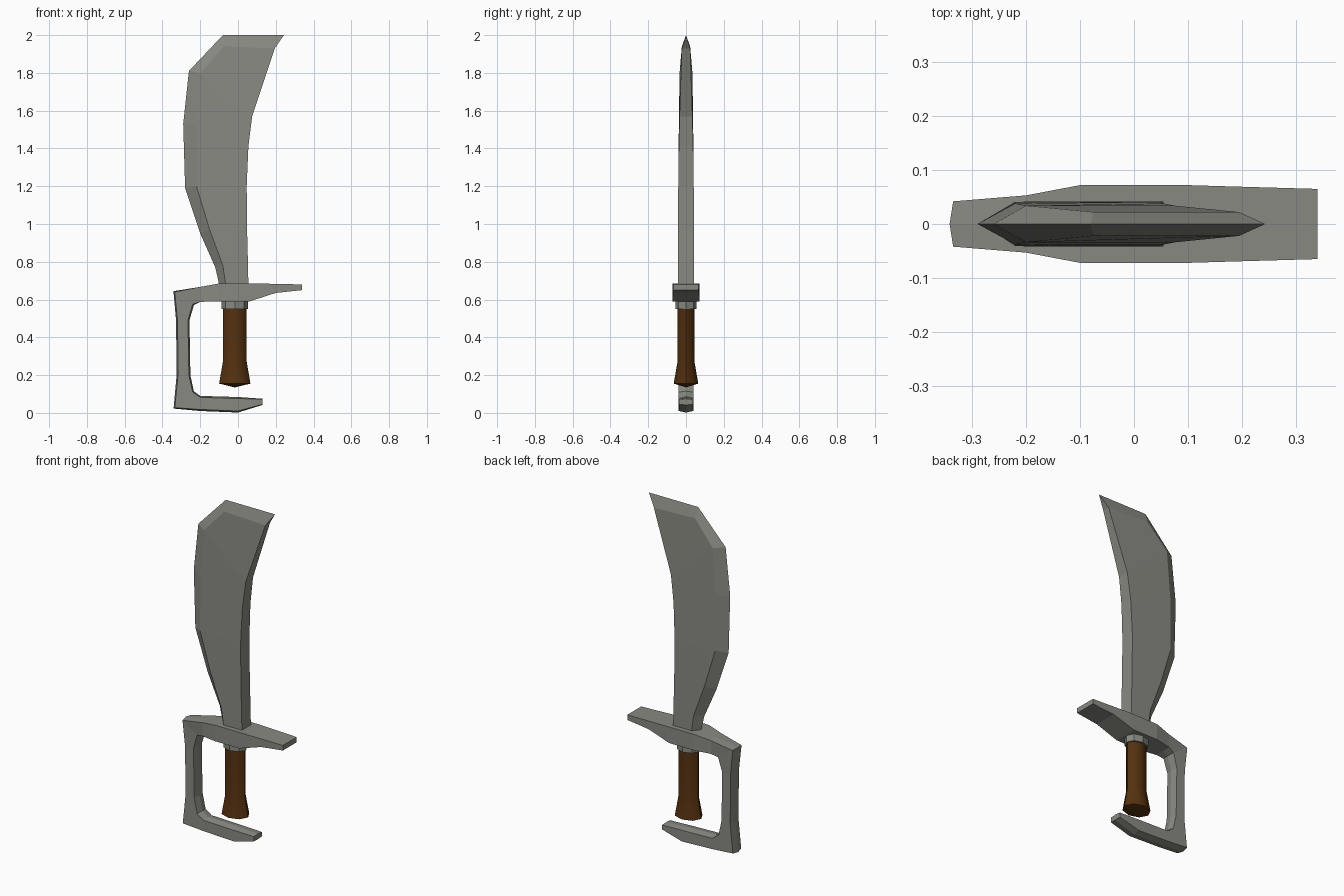
import bpy, bmesh, math

cube = bpy.data.objects.get("Cube")
if cube:
    bpy.data.objects.remove(cube, do_unlink=True)


def material(name, rgb):
    m = bpy.data.materials.new(name)
    m.use_nodes = True
    m.diffuse_color = (*rgb, 1)
    bsdf = next(n for n in m.node_tree.nodes if n.type == 'BSDF_PRINCIPLED')
    bsdf.inputs["Base Color"].default_value = (*rgb, 1)
    return m


steel = material("grey steel", (0.25, 0.25, 0.225))
wood = material("brown grip", (0.09, 0.03, 0.005))


def finish(name, bm, mat):
    bmesh.ops.recalc_face_normals(bm, faces=bm.faces)
    me = bpy.data.meshes.new(name)
    bm.to_mesh(me)
    bm.free()
    me.materials.append(mat)
    ob = bpy.data.objects.new(name, me)
    bpy.context.collection.objects.link(ob)
    return ob


def loft(bm, sections):
    """Join rings of equal size with quads; return the vertex rings."""
    rings = [[bm.verts.new(p) for p in s] for s in sections]
    for a, b in zip(rings, rings[1:]):
        n = len(a)
        for i in range(n):
            j = (i + 1) % n
            bm.faces.new((a[i], a[j], b[j], b[i]))
    return rings


# Blade: cutting edge, bevel ridge and flat spine, each (x, z), then half thickness
blade = [
    ((-0.10, 0.68), (-0.065, 0.68), (0.055, 0.68), 0.042),
    ((-0.12, 0.77), (-0.08, 0.78), (0.053, 0.78), 0.042),
    ((-0.20, 0.95), (-0.15, 0.97), (0.048, 0.97), 0.042),
    ((-0.28, 1.19), (-0.22, 1.20), (0.046, 1.20), 0.041),
    ((-0.29, 1.53), (-0.22, 1.52), (0.055, 1.41), 0.038),
    ((-0.26, 1.81), (-0.20, 1.80), (0.075, 1.57), 0.034),
    ((-0.08, 2.00), (-0.075, 1.94), (0.195, 1.93), 0.022),
]
bm = bmesh.new()
rings = loft(bm, [[(e[0], 0, e[1]), (r[0], -h, r[1]), (s[0], -h, s[1]),
                   (s[0], h, s[1]), (r[0], h, r[1])] for e, r, s, h in blade])
bm.faces.new(rings[0])
edge, ridge_f, spine_f, spine_b, ridge_b = rings[-1]
tip = bm.verts.new((0.243, 0, 2.0))
bm.faces.new((edge, ridge_f, spine_f, tip))
bm.faces.new((edge, tip, spine_b, ridge_b))
bm.faces.new((spine_f, spine_b, tip))
finish("blade", bm, steel)

# Guard and knuckle bow: outer and inner (x, z), half width, central ridge height
guard = [
    ((0.34, 0.68), (0.34, 0.65), 0.065, 0),
    ((0.20, 0.683), (0.20, 0.635), 0.069, 0),
    ((0.10, 0.685), (0.06, 0.59), 0.072, 0),
    ((-0.10, 0.685), (-0.10, 0.59), 0.072, 0),
    ((-0.20, 0.667), (-0.20, 0.588), 0.053, 0),
    ((-0.335, 0.64), (-0.24, 0.575), 0.042, 0.008),
    ((-0.32, 0.49), (-0.265, 0.49), 0.039, 0.008),
    ((-0.317, 0.20), (-0.26, 0.20), 0.039, 0.008),
    ((-0.335, 0.028), (-0.24, 0.11), 0.039, 0.008),
    ((-0.20, 0.018), (-0.20, 0.082), 0.039, 0.008),
    ((0.00, 0.010), (0.00, 0.076), 0.039, 0.008),
    ((0.13, 0.045), (0.13, 0.072), 0.037, 0.003),
]
sections = []
for (ox, oz), (ix, iz), w, ridge in guard:
    k = ridge / math.hypot(ox - ix, oz - iz)
    dx, dz = (ox - ix) * k, (oz - iz) * k
    sections.append([(ox, -w, oz), (ox + dx, 0, oz + dz), (ox, w, oz),
                     (ix, w, iz), (ix - dx, 0, iz - dz), (ix, -w, iz)])
bm = bmesh.new()
rings = loft(bm, sections)
bm.faces.new(rings[0])
bm.faces.new(rings[-1])
finish("guard_and_knuckle_bow", bm, steel)


# Oval turned parts: rows of (z, x radius, y radius), eight sides
def turned(name, rows, mat, apex=None):
    bm = bmesh.new()
    rings = loft(bm, [[(-0.017 + rx * math.cos(i * math.pi / 4),
                        ry * math.sin(i * math.pi / 4), z) for i in range(8)]
                      for z, rx, ry in rows])
    bm.faces.new(rings[0])
    if apex is None:
        bm.faces.new(rings[-1])
    else:
        v = bm.verts.new((-0.017, 0, apex))
        for i in range(8):
            bm.faces.new((rings[-1][i], rings[-1][(i + 1) % 8], v))
    return finish(name, bm, mat)


turned("collar", [(0.60, 0.07, 0.055), (0.55, 0.07, 0.055)], steel)
grip = turned("grip", [(0.56, 0.063, 0.045), (0.27, 0.063, 0.045),
                       (0.155, 0.083, 0.065)], wood, apex=0.135)

# Soft shading round the grip, sharp at its base
bpy.ops.object.select_all(action='DESELECT')
grip.select_set(True)
bpy.context.view_layer.objects.active = grip
bpy.ops.object.shade_smooth_by_angle(angle=math.radians(55))
